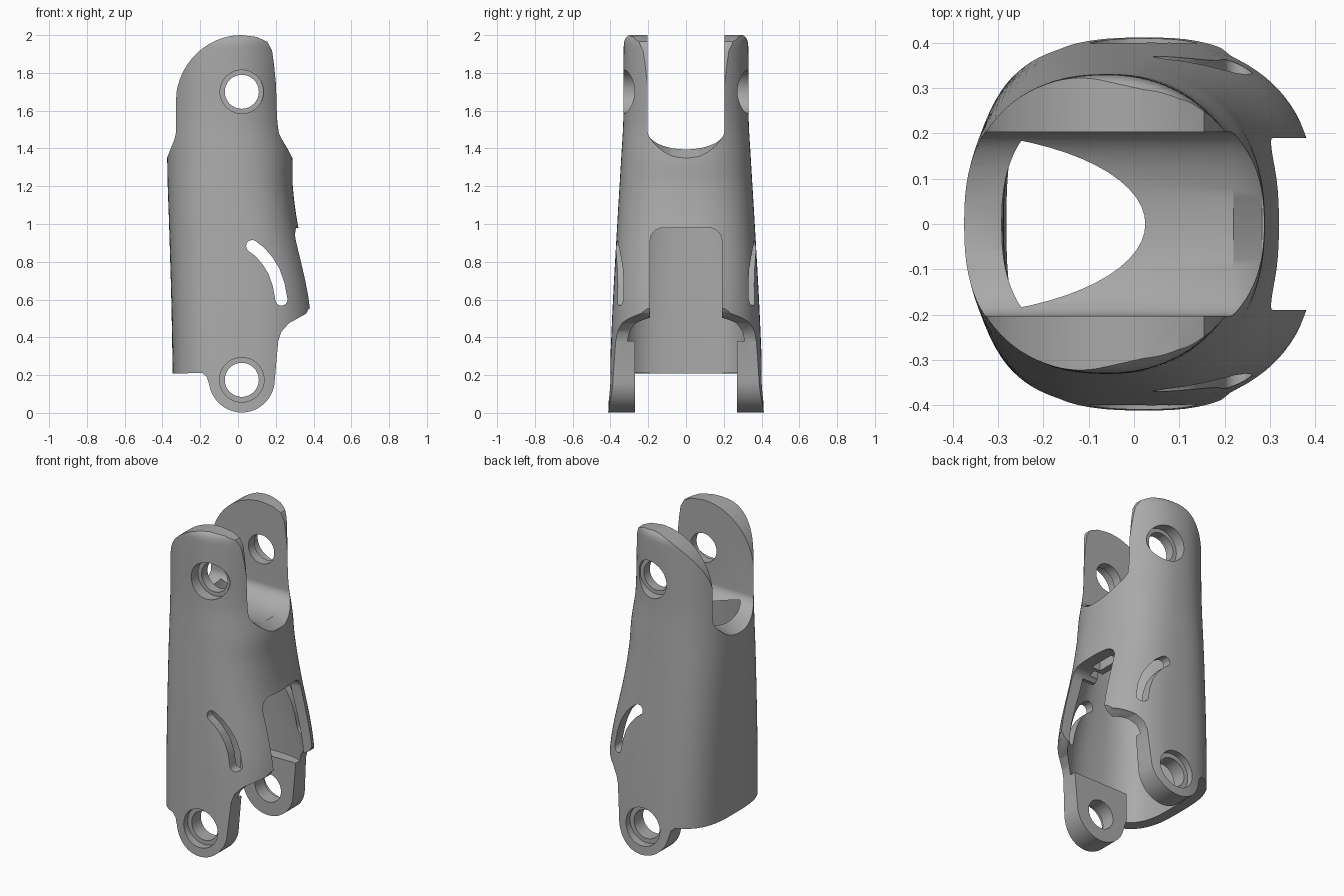
import bpy, bmesh, math
from mathutils import Vector

old = bpy.data.objects.get("Cube")
if old:
    bpy.data.objects.remove(old, do_unlink=True)

grey = bpy.data.materials.new("mid_grey")
grey.use_nodes = True
grey.diffuse_color = (0.4, 0.4, 0.4, 1)
grey.node_tree.nodes["Principled BSDF"].inputs["Base Color"].default_value = (0.4, 0.4, 0.4, 1)


def make(name, rings):
    """Closed solid skinned through equal-length rings of points."""
    bm = bmesh.new()
    loops = [[bm.verts.new(p) for p in ring] for ring in rings]
    n = len(loops[0])
    for a, b in zip(loops, loops[1:]):
        for i in range(n):
            j = (i + 1) % n
            bm.faces.new((a[i], a[j], b[j], b[i]))
    bm.faces.new(loops[0])
    bm.faces.new(loops[-1])
    bmesh.ops.recalc_face_normals(bm, faces=bm.faces)
    mesh = bpy.data.meshes.new(name)
    bm.to_mesh(mesh)
    bm.free()
    mesh.materials.append(grey)
    ob = bpy.data.objects.new(name, mesh)
    bpy.context.collection.objects.link(ob)
    return ob


def oval(z, left, right, half, power_left, power_right, n=96):
    """Superellipse ring at height z, squareness set per side."""
    c, a = (left + right) / 2, (right - left) / 2
    ring = []
    for i in range(n):
        t = math.tau * i / n
        u, v = math.cos(t), math.sin(t)
        e = 2 / (power_left if u < 0 else power_right)
        ring.append((c + a * math.copysign(abs(u) ** e, u),
                     half * math.copysign(abs(v) ** e, v), z))
    return ring


def smooth_rows(rows, steps=6):
    """Catmull-Rom blend through the section table."""
    out = []
    for k in range(len(rows) - 1):
        p = [Vector(rows[min(max(k + d, 0), len(rows) - 1)]) for d in (-1, 0, 1, 2)]
        z0, z1 = p[1][0], p[2][0]
        m1 = (p[2] - p[0]) * ((z1 - z0) / (p[2][0] - p[0][0]))
        m2 = (p[3] - p[1]) * ((z1 - z0) / (p[3][0] - p[1][0]))
        for s in range(steps):
            t = s / steps
            out.append((2*t**3 - 3*t**2 + 1) * p[1] + (t**3 - 2*t**2 + t) * m1
                       + (3*t**2 - 2*t**3) * p[2] + (t**3 - t**2) * m2)
    return out + [Vector(rows[-1])]


def loft(name, rows):
    return make(name, [oval(*r) for r in smooth_rows(rows)])


def prism_y(name, pts, lo, hi):
    return make(name, [[(x, y, z) for x, z in pts] for y in (lo, hi)])


def box(name, x0, x1, y0, y1, z0, z1):
    return prism_y(name, [(x0, z0), (x1, z0), (x1, z1), (x0, z1)], y0, y1)


def arc(cx, cz, rx, rz, start, end, n):
    return [(cx + rx * math.cos(math.radians(start + (end - start) * i / n)),
             cz + rz * math.sin(math.radians(start + (end - start) * i / n)))
            for i in range(n + 1)]


def combine(target, tool, operation="DIFFERENCE"):
    mod = target.modifiers.new("cut", "BOOLEAN")
    mod.operation, mod.solver, mod.object = operation, "EXACT", tool
    bpy.ops.object.select_all(action="DESELECT")
    bpy.context.view_layer.objects.active = target
    target.select_set(True)
    bpy.ops.object.modifier_apply(modifier=mod.name)
    bpy.data.objects.remove(tool, do_unlink=True)


# Tapered outer shell: height, left, right, half depth, squareness left and right
sleeve = loft("sleeve_body", [
    (-0.05, -0.342, 0.42, 0.414, 3.1, 2.5), (0.55, -0.352, 0.408, 0.389, 3.1, 2.5),
    (1.0, -0.365, 0.316, 0.364, 2.7, 2.5), (1.2, -0.372, 0.29, 0.352, 2.5, 2.4),
    (1.35, -0.375, 0.288, 0.343, 2.4, 2.25), (1.55, -0.378, 0.266, 0.332, 2.3, 2.15),
    (1.93, -0.376, 0.26, 0.33, 2.3, 2.1), (1.98, -0.374, 0.256, 0.322, 2.3, 2.1),
    (2.01, -0.37, 0.252, 0.295, 2.3, 2.1)])

# Side outline with rounded upper lugs and lower eyes
outline = ([(0.02, 2.0), (0.1, 1.99), (0.155, 1.965), (0.18, 1.92), (0.19, 1.85),
            (0.205, 1.7), (0.212, 1.55), (0.23, 1.48), (0.5, 1.3), (0.5, 0.59),
            (0.375, 0.552), (0.36, 0.525), (0.27, 0.475), (0.23, 0.43), (0.213, 0.38)]
           + arc(0.02, 0.18, 0.175, 0.178, 0, -170, 28)
           + [(-0.165, 0.19), (-0.19, 0.212), (-0.5, 0.203), (-0.5, 1.5), (-0.335, 1.6)]
           + arc(0.02, 1.64, 0.35, 0.36, 176, 94, 16))
combine(sleeve, prism_y("outline_tool", outline, -0.6, 0.6), "INTERSECT")

# Thin-walled hollow with a sloping roof, leaving thick pads at the lower eyes
cavity = loft("cavity_tool", [
    (-0.1, -0.278, 0.36, 0.358, 3.1, 2.5), (0.55, -0.285, 0.352, 0.335, 3.0, 2.5),
    (1.0, -0.288, 0.25, 0.31, 2.6, 2.5), (1.35, -0.292, 0.238, 0.288, 2.45, 2.6),
    (1.6, -0.292, 0.23, 0.275, 2.4, 2.6)])
combine(cavity, prism_y("roof", [(-0.6, 1.52), (0.6, 1.28), (0.6, 1.9), (-0.6, 1.9)], -0.6, 0.6))
for s in (-1, 1):
    combine(cavity, box("eye_pad", -0.17, 0.7, *sorted((s * 0.27, s * 0.6)), -0.3, 0.38))
combine(sleeve, cavity)

# Latch shelf inside, with strap slot and notches
combine(sleeve, box("shelf", 0.14, 0.257, -0.2, 0.2, 0.95, 1.06), "UNION")
combine(sleeve, box("strap_tool", 0.18, 0.243, -0.085, 0.085, 0.9, 1.2))
for s in (-1, 1):
    combine(sleeve, box("notch_tool", 0.1, 0.2, *sorted((s * 0.11, s * 0.155)), 0.9, 1.2))

# U-shaped gap between the upper lugs, its floor sloping down at the outer walls
gap = [[(x, y, z) for y, z in
        arc(0, 1.49, 0.203, depth, 180, 360, 32) + [(0.203, 2.2), (-0.203, 2.2)]]
       for x, depth in ((-0.7, 0.14), (-0.37, 0.14), (-0.29, 0.095),
                        (0.22, 0.095), (0.283, 0.14), (0.7, 0.14))]
combine(sleeve, make("gap_tool", gap))

# Open window with rounded top corners
window = (arc(0.12, 0.91, 0.07, 0.07, 0, 90, 8) + arc(-0.12, 0.91, 0.07, 0.07, 90, 180, 8)
          + [(-0.19, -0.2), (0.19, -0.2)])
combine(sleeve, make("window_tool", [[(x, y, z) for y, z in window] for x in (0.05, 0.7)]))

# Curved guide slot through both sides
path = [Vector(p) for p in ((0.075, 0.883), (0.115, 0.853), (0.155, 0.807),
                            (0.19, 0.75), (0.215, 0.68), (0.23, 0.6))]
left, right = [], []
for i, p in enumerate(path):
    d = (path[min(i + 1, len(path) - 1)] - path[max(i - 1, 0)]).normalized()
    side = Vector((-d.y, d.x)) * 0.032
    left.append(p + side)
    right.append(p - side)


def cap(p, start):
    a = math.degrees(math.atan2(start.y - p.y, start.x - p.x))
    return arc(p.x, p.y, 0.032, 0.032, a, a - 180, 10)[1:-1]


slot = left + cap(path[-1], left[-1]) + right[::-1] + cap(path[0], right[0])
combine(sleeve, prism_y("slot_tool", slot, -0.6, 0.6))

# Pin holes with counterbores
for z, floor, bore in ((1.7, 0.262, 0.115), (0.175, 0.36, 0.118)):
    combine(sleeve, prism_y("pin_tool", arc(0.02, z, 0.09, 0.09, 0, 354, 59), -0.6, 0.6))
    for s in (-1, 1):
        combine(sleeve, prism_y("bore_tool", arc(0.02, z, bore, bore, 0, 354, 59),
                                *sorted((s * floor, s * 0.6))))

# Smooth surfaces with sharp edges
sleeve.select_set(True)
bpy.context.view_layer.objects.active = sleeve
bpy.ops.object.shade_smooth_by_angle(angle=math.radians(32))
